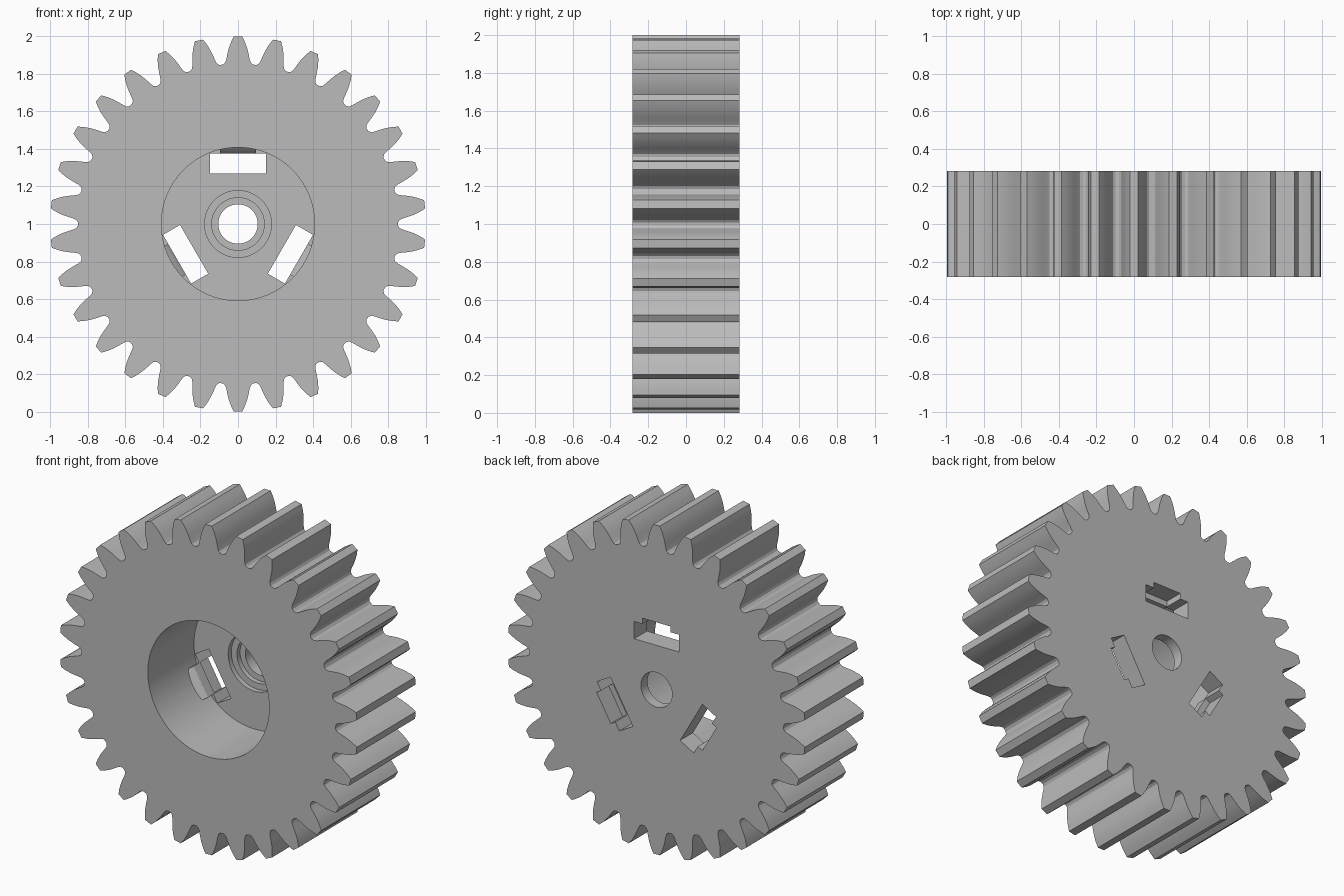
import bpy, bmesh, math
from mathutils import Matrix, Vector

cube = bpy.data.objects.get("Cube")
if cube:
    bpy.data.objects.remove(cube, do_unlink=True)

TEETH = 30
HALF = 0.283          # half of the face width
FLOOR = 0.16          # y of the recess floor
CENTRE = Matrix.Translation((0, 0, 1))

grey = bpy.data.materials.new("plain grey")
grey.use_nodes = True
colour = (0.5, 0.5, 0.5, 1)
grey.diffuse_color = colour
grey.node_tree.nodes["Principled BSDF"].inputs["Base Color"].default_value = colour


def prism(name, points, direction, turn=0):
    """Closed prism: a polygon swept along a direction, turned about the axle."""
    bm = bmesh.new()
    face = bm.faces.new([bm.verts.new(p) for p in points])
    swept = bmesh.ops.extrude_face_region(bm, geom=[face], use_keep_orig=True)
    verts = [v for v in swept["geom"] if isinstance(v, bmesh.types.BMVert)]
    bmesh.ops.translate(bm, verts=verts, vec=direction)
    bmesh.ops.recalc_face_normals(bm, faces=bm.faces[:])
    bm.transform(CENTRE @ Matrix.Rotation(turn, 4, 'Y'))
    mesh = bpy.data.meshes.new(name)
    bm.to_mesh(mesh)
    bm.free()
    mesh.materials.append(grey)
    obj = bpy.data.objects.new(name, mesh)
    bpy.context.collection.objects.link(obj)
    return obj


def along_y(name, outline, y0, y1, turn=0):
    return prism(name, [(x, y0, z) for x, z in outline], Vector((0, y1 - y0, 0)), turn)


def disc(name, radius, y0, y1, sides=96):
    ring = [(radius * math.sin(math.tau * i / sides), radius * math.cos(math.tau * i / sides))
            for i in range(sides)]
    return along_y(name, ring, y0, y1)


def rectangle(half_width, z0, z1):
    return [(-half_width, z0), (half_width, z0), (half_width, z1), (-half_width, z1)]


def combine(target, tool, operation):
    tool.hide_render = True
    mod = target.modifiers.new(operation, 'BOOLEAN')
    mod.operation = operation
    mod.solver = 'EXACT'
    mod.object = tool
    bpy.context.view_layer.objects.active = target
    bpy.ops.object.modifier_apply(modifier=mod.name)
    bpy.data.objects.remove(tool, do_unlink=True)


# Toothed body: half a tooth (half width, radius) from tip to root, mirrored and repeated
half_tooth = [(0.022, 1.0), (0.037, 0.97), (0.049, 0.9375), (0.057, 0.905),
              (0.062, 0.88), (0.068, 0.862), (0.080, 0.853)]
tooth = [(-w, r) for w, r in reversed(half_tooth)] + half_tooth
outline = []
for i in range(TEETH):
    a = math.tau * i / TEETH
    for w, r in tooth:
        h = math.sqrt(r * r - w * w)
        outline.append((w * math.cos(a) + h * math.sin(a), h * math.cos(a) - w * math.sin(a)))
gear = along_y("gear_wheel", outline, -HALF, HALF)

# Deep front recess
combine(gear, disc("recess_cutter", 0.408, -0.4, FLOOR), 'DIFFERENCE')

# Stepped bore through the web
for radius, end in ((0.178, FLOOR + 0.03), (0.14, FLOOR + 0.06), (0.105, 0.4)):
    combine(gear, disc("bore_cutter", radius, 0, end), 'DIFFERENCE')

# Three snap catches on the recess wall, each with a slot and a notch behind it
for i in range(3):
    turn = math.tau * i / 3
    ramp = [(0.07, 0.43), (0.07, 0.408), (0.09, 0.387), (0.115, 0.37), (0.18, 0.37), (0.18, 0.43)]
    catch = prism("catch", [(-0.095, y, z) for y, z in ramp], Vector((0.19, 0, 0)), turn)
    combine(gear, catch, 'UNION')
    slot = along_y("slot_cutter", rectangle(0.15, 0.27, 0.375), 0.05, 0.4, turn)
    combine(gear, slot, 'DIFFERENCE')
    notch = along_y("notch_cutter", rectangle(0.095, 0.36, 0.41), 0.17, 0.4, turn)
    combine(gear, notch, 'DIFFERENCE')

# Smooth round walls, sharp rims
bpy.ops.object.select_all(action='DESELECT')
gear.select_set(True)
bpy.context.view_layer.objects.active = gear
bpy.ops.object.shade_smooth_by_angle(angle=math.radians(30))
